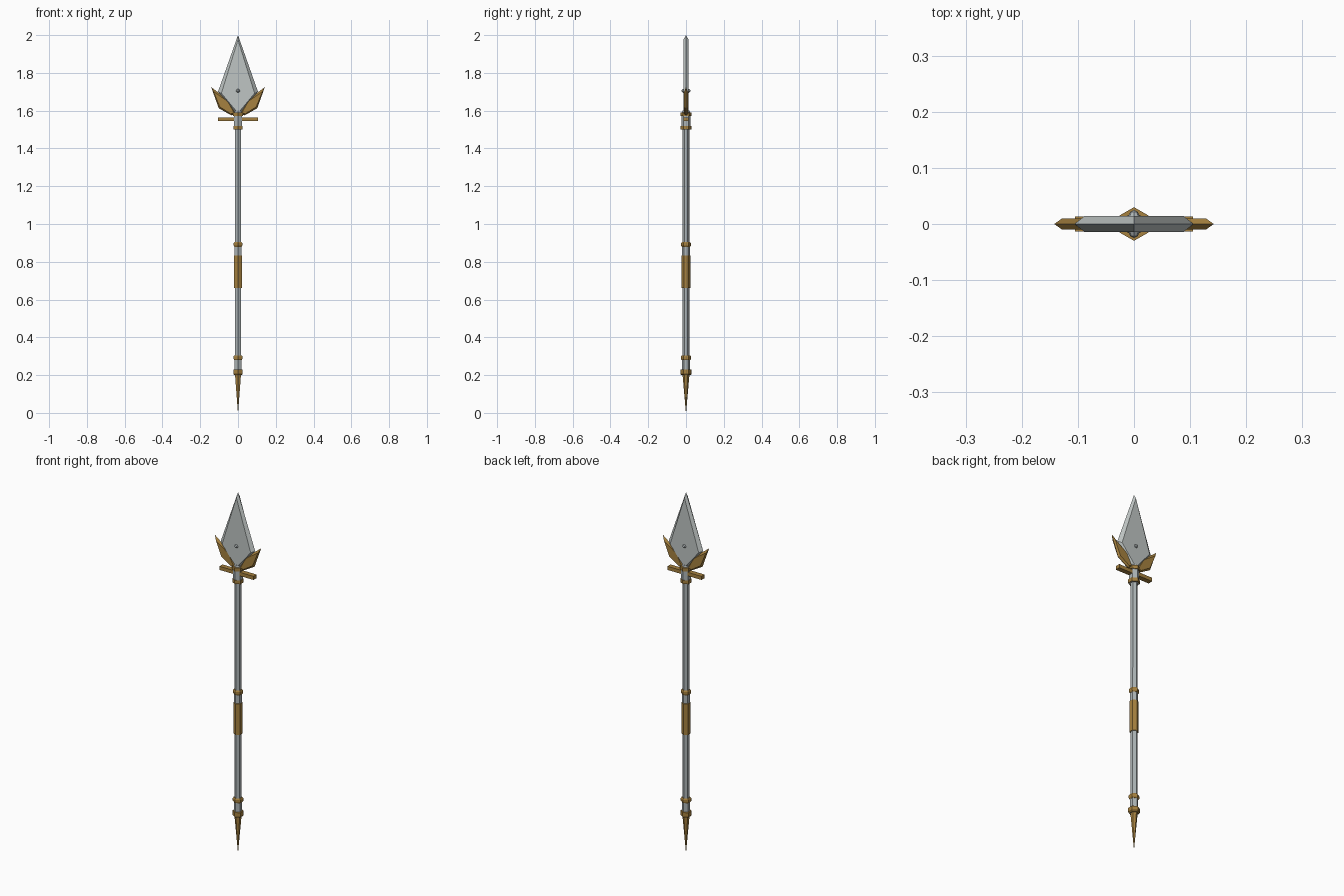
import bpy, bmesh, math

if "Cube" in bpy.data.objects:
    bpy.data.objects.remove(bpy.data.objects["Cube"])


def material(name, col):
    m = bpy.data.materials.new(name)
    m.diffuse_color = (*col, 1)
    m.use_nodes = True
    m.node_tree.nodes["Principled BSDF"].inputs["Base Color"].default_value = m.diffuse_color
    return m


STEEL = material("pale steel", (0.52, 0.56, 0.55))
SHAFT = material("shaft steel", (0.42, 0.46, 0.47))
GOLD = material("aged gold", (0.38, 0.22, 0.05))


def finish(name, bm, mat):
    bmesh.ops.recalc_face_normals(bm, faces=bm.faces)
    me = bpy.data.meshes.new(name)
    bm.to_mesh(me)
    bm.free()
    me.materials.append(mat)
    ob = bpy.data.objects.new(name, me)
    bpy.context.collection.objects.link(ob)
    return ob


def lathe(name, profile, mat, sides=6):
    """Six-sided turned part from (radius, z) pairs, corners on the y axis."""
    bm = bmesh.new()
    rows = []
    for r, z in profile:
        rows.append([bm.verts.new((r * math.sin(2 * math.pi * i / sides),
                                   r * math.cos(2 * math.pi * i / sides), z))
                     for i in range(sides)])
    for a, b in zip(rows, rows[1:]):
        for i in range(sides):
            j = (i + 1) % sides
            bm.faces.new((a[i], a[j], b[j], b[i]))
    bm.faces.new(rows[0])
    bm.faces.new(rows[-1])
    return finish(name, bm, mat)


def edged_plate(name, outer, inner, half, mat, flip=1):
    """Plate with a sharp rim at y = 0 and flat faces at y = +-half."""
    bm = bmesh.new()
    rim = [bm.verts.new((flip * x, 0, z)) for x, z in outer]
    n = len(rim)
    for y in (-half, half):
        flat = [bm.verts.new((flip * x, y, z)) for x, z in inner]
        bm.faces.new(flat)
        for i in range(n):
            j = (i + 1) % n
            bm.faces.new((rim[i], rim[j], flat[j], flat[i]))
    return finish(name, bm, mat)


def ring(name, z, r, h):
    lathe(name, [(r * 0.82, z - h), (r, z - h * 0.5), (r, z + h * 0.5), (r * 0.82, z + h)], GOLD)


# shaft and its thicker ends
lathe("shaft", [(0.0185, 0.2), (0.0175, 1.52)], SHAFT)
lathe("lower_sleeve", [(0.021, 0.2), (0.021, 0.29)], SHAFT)
lathe("middle_sleeve", [(0.02, 0.82), (0.02, 0.89)], SHAFT)
lathe("head_socket", [(0.025, 1.5), (0.025, 1.58), (0.018, 1.6)], SHAFT)

# gold rings, grip and butt spike
ring("lower_ring", 0.292, 0.027, 0.013)
ring("middle_ring", 0.892, 0.026, 0.013)
lathe("butt_collar", [(0.024, 0.2), (0.029, 0.206), (0.029, 0.229), (0.026, 0.231)], GOLD)
lathe("socket_ring_low", [(0.029, 1.5), (0.029, 1.52)], GOLD)
lathe("socket_ring_high", [(0.030, 1.571), (0.030, 1.59)], GOLD)
lathe("grip", [(0.0235, 0.66), (0.0235, 0.832)], GOLD)
lathe("butt_spike", [(0.0005, 0.0), (0.018, 0.2)], GOLD)

# blade
outer = [(0, 2.0), (0.106, 1.70), (0, 1.57), (-0.106, 1.70)]
inner = [(0, 1.975), (0.088, 1.692), (0, 1.587), (-0.088, 1.692)]
edged_plate("blade", outer, inner, 0.0145, STEEL)

# side wings hugging the blade
w_out = [(0.142, 1.725), (0.102, 1.613), (0.035, 1.575), (0.012, 1.585), (0.05, 1.655)]
w_in = [(0.129, 1.70), (0.096, 1.62), (0.038, 1.583), (0.022, 1.59), (0.055, 1.65)]
for side, label in ((1, "right"), (-1, "left")):
    edged_plate(label + "_wing", w_out, w_in, 0.0095, GOLD, side)

# crossbar
bm = bmesh.new()
bmesh.ops.create_cube(bm, size=1)
for v in bm.verts:
    v.co = (v.co.x * 0.21, v.co.y * 0.027, v.co.z * 0.02 + 1.555)
finish("crossbar", bm, GOLD)

# blade rivet, showing on both faces
bm = bmesh.new()
bmesh.ops.create_uvsphere(bm, u_segments=8, v_segments=6, radius=1)
for v in bm.verts:
    v.co = (v.co.x * 0.013, v.co.z * 0.025, v.co.y * 0.013 + 1.705)
finish("blade_rivet", bm, SHAFT)
